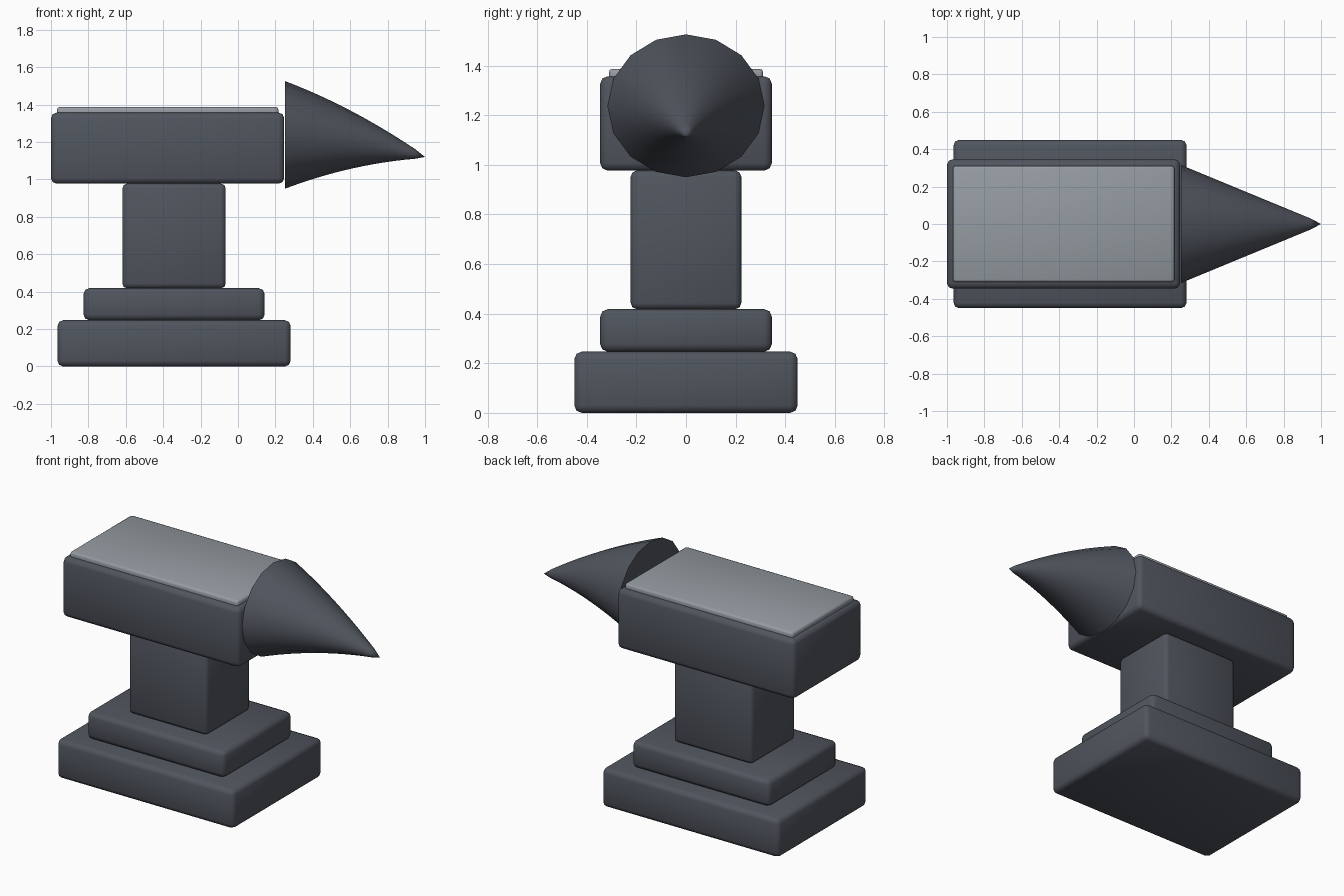
import bpy, bmesh, math

cube = bpy.data.objects.get("Cube")
if cube:
    bpy.data.objects.remove(cube, do_unlink=True)


def material(name, rgb):
    mat = bpy.data.materials.new(name)
    mat.use_nodes = True
    mat.diffuse_color = (*rgb, 1)
    mat.node_tree.nodes["Principled BSDF"].inputs["Base Color"].default_value = (*rgb, 1)
    return mat


dark_iron = material("dark_iron", (0.08, 0.09, 0.11))
polished_steel = material("polished_steel", (0.30, 0.33, 0.36))


def finish(name, bm, mat):
    bmesh.ops.recalc_face_normals(bm, faces=bm.faces[:])
    mesh = bpy.data.meshes.new(name)
    bm.to_mesh(mesh)
    bm.free()
    mesh.materials.append(mat)
    obj = bpy.data.objects.new(name, mesh)
    bpy.context.collection.objects.link(obj)
    bpy.ops.object.select_all(action="DESELECT")
    obj.select_set(True)
    bpy.context.view_layer.objects.active = obj
    bpy.ops.object.shade_smooth_by_angle(angle=math.radians(50))
    return obj


def block(name, x0, x1, half_y, z0, z1, bevel, mat=dark_iron):
    """Box with softly rounded edges, symmetric in y."""
    bm = bmesh.new()
    bmesh.ops.create_cube(bm, size=1)
    for v in bm.verts:
        v.co.x = x1 if v.co.x > 0 else x0
        v.co.y = half_y if v.co.y > 0 else -half_y
        v.co.z = z1 if v.co.z > 0 else z0
    bmesh.ops.bevel(bm, geom=bm.edges[:], offset=bevel, segments=2,
                    profile=0.5, affect="EDGES")
    return finish(name, bm, mat)


# Stacked body, from the ground up
block("base", -0.965, 0.281, 0.45, 0, 0.247, 0.03)
block("base_step", -0.826, 0.142, 0.346, 0.247, 0.418, 0.03)
block("waist", -0.618, -0.066, 0.223, 0.418, 0.977, 0.025)
block("body", -1.0, 0.247, 0.346, 0.977, 1.357, 0.03)
block("face_plate", -0.968, 0.216, 0.311, 1.33, 1.387, 0.014, polished_steel)


# Horn: elliptical rings that taper and droop toward a blunt point
def horn(sides=16, rings=14):
    start, length = 0.25, 0.75
    bm = bmesh.new()
    loops = []
    for i in range(rings):
        t = i / rings
        taper = 1 - 0.98 * t
        centre = 1.238 - 0.118 * t ** 2
        loops.append([
            bm.verts.new((start + length * t,
                          0.316 * taper * math.sin(math.tau * k / sides),
                          centre + 0.288 * taper * math.cos(math.tau * k / sides)))
            for k in range(sides)])
    tip = bm.verts.new((start + length, 0, 1.12))
    bm.faces.new(loops[0])
    for k in range(sides):
        n = (k + 1) % sides
        for a, b in zip(loops, loops[1:]):
            bm.faces.new((a[k], a[n], b[n], b[k]))
        bm.faces.new((loops[-1][k], loops[-1][n], tip))
    return finish("horn", bm, dark_iron)


horn()
